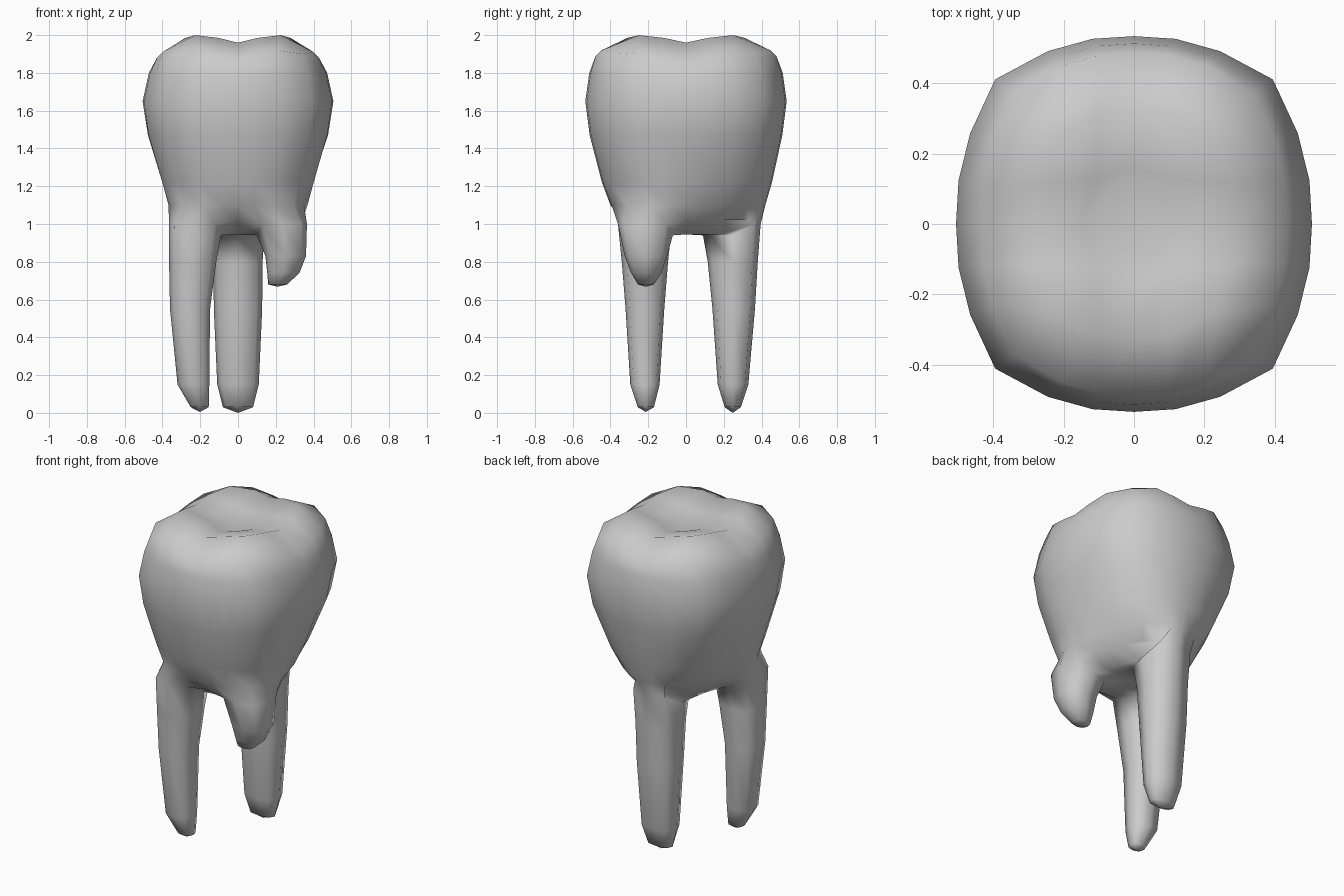
import bpy, bmesh

if "Cube" in bpy.data.objects:
    bpy.data.objects.remove(bpy.data.objects["Cube"])

bm = bmesh.new()
N = 6          # cells per side of the crown grid
verts = {}


def rounded(i, j):
    """Map a square grid point to a rounded square (-1..1)."""
    a, b = (i - 3) / 3, (j - 3) / 3
    m = max(abs(a), abs(b))
    if m == 0:
        return 0, 0
    t = min(abs(a), abs(b)) / m
    major, minor = 1 - 0.22 * t ** 2.5, 0.69 * t + 0.08 * t ** 3
    x, y = (major, minor) if abs(a) >= abs(b) else (minor, major)
    return x * m * (1 if a >= 0 else -1), y * m * (1 if b >= 0 else -1)


def crown_point(i, j, sx, front, back, taper):
    x, y = rounded(i, j)
    k = 1 - taper * max(0, (y + 0.3) / 1.3)
    return x * sx * k, y * (back if y > 0 else front)


# Roots: grid corner of the patch, then levels (z, x0, x1, y0, y1)
ROOTS = [
    ((0, 0), [(1.00, -.365, -.09, -.36, -.08), (.80, -.365, -.115, -.34, -.095),
              (.55, -.36, -.148, -.32, -.115), (.15, -.32, -.152, -.295, -.14),
              (.03, -.25, -.155, -.255, -.17)], .005),
    ((4, 0), [(1.00, .10, .365, -.36, -.07), (.83, .145, .36, -.325, -.10),
              (.74, .155, .325, -.29, -.13), (.68, .16, .26, -.255, -.17)], .668),
    ((2, 4), [(1.00, -.14, .14, .09, .395), (.80, -.13, .13, .115, .38),
              (.55, -.128, .128, .14, .365), (.15, -.11, .11, .168, .33),
              (.03, -.08, .08, .205, .29)], 0.0),
]
LOOP = [(0, 0), (1, 0), (2, 0), (2, 1), (2, 2), (1, 2), (0, 2), (0, 1)]


def root_point(level, p, q):
    z, x0, x1, y0, y1 = level
    p, q = p - 1, q - 1
    k = 0.78 if p and q else 1
    return (x0 + x1 + p * k * (x1 - x0)) / 2, (y0 + y1 + q * k * (y1 - y0)) / 2, z


# Biting surface: heights by distance from centre lines, giving four cusps
CUSP = [[1.91, 1.93, 1.96, 1.87],
        [1.93, 1.955, 1.985, 1.89],
        [1.96, 1.985, 2.00, 1.92],
        [1.86, 1.88, 1.91, 1.90]]
for i in range(N + 1):
    for j in range(N + 1):
        x, y = crown_point(i, j, .435, .485, .485, 0)
        verts[i, j, 0] = bm.verts.new((x, y, CUSP[abs(i - 3)][abs(j - 3)]))

# Crown side rings: z, half width, front depth, back depth, taper to the back
SIDES = [(1.80, .472, .512, .512, 0), (1.65, .505, .533, .533, 0),
         (1.47, .480, .510, .510, .03), (1.22, .410, .445, .455, .18),
         (1.10, .380, .40, .42, .35)]
BOTTOM = len(SIDES) + 1
border = ([(i, 0) for i in range(N)] + [(N, j) for j in range(N)]
          + [(i, N) for i in range(N, 0, -1)] + [(0, j) for j in range(N, 0, -1)])
for k, (z, sx, f, b, t) in enumerate(SIDES, 1):
    for i, j in border:
        verts[i, j, k] = bm.verts.new((*crown_point(i, j, sx, f, b, t), z))

# Underside with the root openings placed in it
patch_cells = set()
place = {}
for (i0, j0), levels, tip in ROOTS:
    patch_cells |= {(i0 + p, j0 + q) for p in (0, 1) for q in (0, 1)}
    for p, q in LOOP:
        place[i0 + p, j0 + q] = root_point(levels[0], p, q)
for i in range(N + 1):
    for j in range(N + 1):
        on_rim = (i, j) in border
        z = 1.02 if on_rim else .945
        if (i, j) in place:
            x, y, _ = place[i, j]
            z = 1.0 if on_rim else .94
        else:
            x, y = crown_point(i, j, .34, .33, .36, .5)
        if (i, j) == (1, 1) or (i, j) == (5, 1) or (i, j) == (3, 5):
            continue   # hidden centres of the root openings
        verts[i, j, BOTTOM] = bm.verts.new((x, y, z))

# Faces of the crown
for i in range(N):
    for j in range(N):
        quad = [(i, j), (i + 1, j), (i + 1, j + 1), (i, j + 1)]
        bm.faces.new([verts[c + (0,)] for c in quad])
        if (i, j) not in patch_cells:
            bm.faces.new([verts[c + (BOTTOM,)] for c in reversed(quad)])
for k in range(BOTTOM):
    for n, c in enumerate(border):
        d = border[(n + 1) % len(border)]
        bm.faces.new([verts[c + (k,)], verts[c + (k + 1,)],
                      verts[d + (k + 1,)], verts[d + (k,)]])

# Faces of the roots, closed by a rounded tip
for (i0, j0), levels, tip in ROOTS:
    ring = [verts[i0 + p, j0 + q, BOTTOM] for p, q in LOOP]
    for level in levels[1:]:
        nxt = [bm.verts.new(root_point(level, p, q)) for p, q in LOOP]
        for n in range(8):
            m = (n + 1) % 8
            bm.faces.new([ring[n], nxt[n], nxt[m], ring[m]])
        ring = nxt
    x, y, _ = root_point(levels[-1], 1, 1)
    centre = bm.verts.new((x, y, tip))
    for n in range(0, 8, 2):
        bm.faces.new([ring[n - 1], ring[n], ring[n + 1], centre])

bmesh.ops.recalc_face_normals(bm, faces=bm.faces)
for face in bm.faces:
    face.smooth = True
mesh = bpy.data.meshes.new("tooth")
bm.to_mesh(mesh)
bm.free()
tooth = bpy.data.objects.new("tooth", mesh)
bpy.context.collection.objects.link(tooth)
